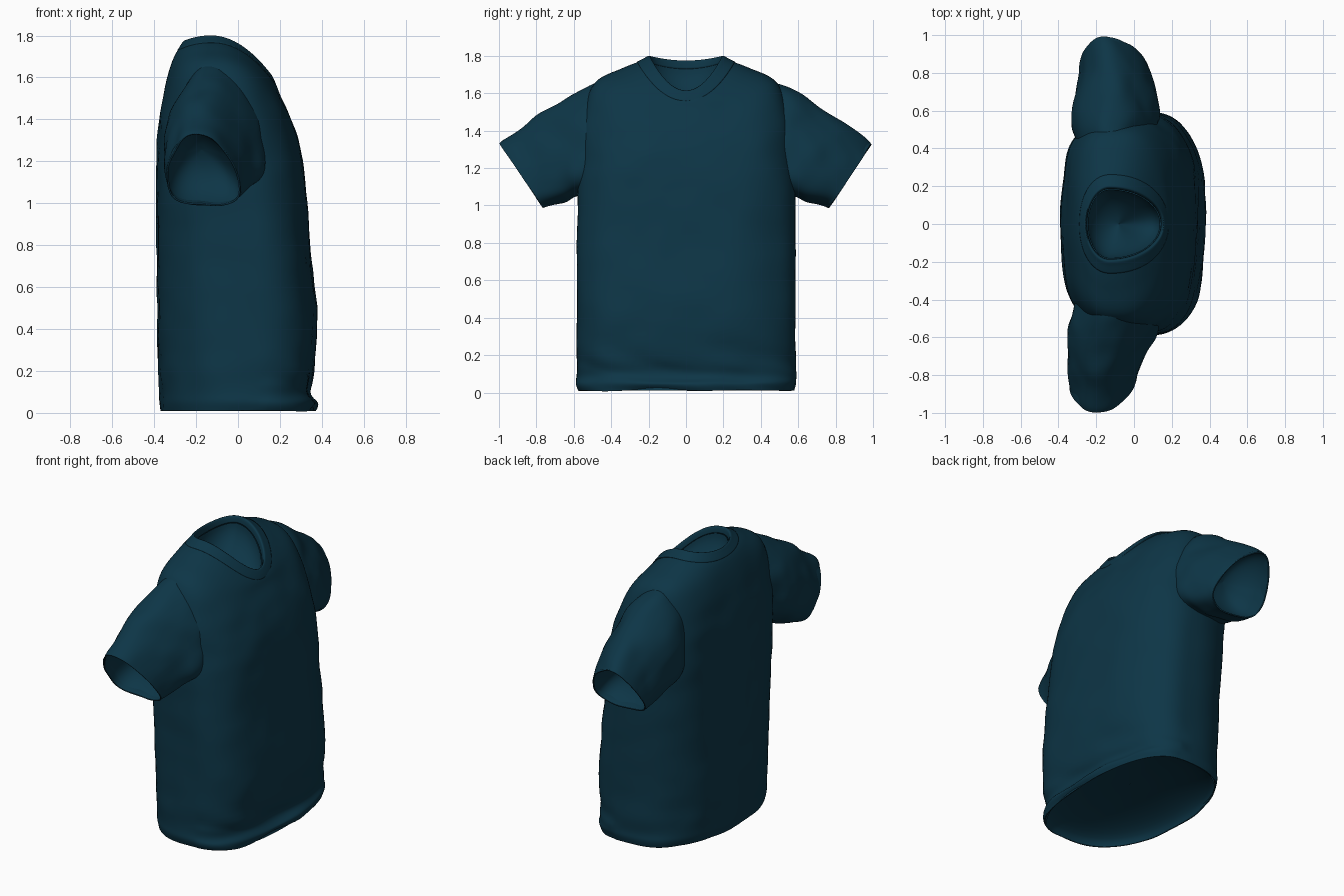
import bpy, bmesh, math
from mathutils import Vector, noise

if "Cube" in bpy.data.objects:
    bpy.data.objects.remove(bpy.data.objects["Cube"])

cloth = bpy.data.materials.new("dark teal cloth")
cloth.diffuse_color = (0.004, 0.036, 0.062, 1)
cloth.use_nodes = True
cloth.node_tree.nodes["Principled BSDF"].inputs["Base Color"].default_value = cloth.diffuse_color
N = 96


def spline(keys, sub):
    """Catmull-Rom interpolation of a list of parameter tuples."""
    out = []
    for i in range(len(keys) - 1):
        p = [keys[max(0, min(len(keys) - 1, i + k))] for k in (-1, 0, 1, 2)]
        for s in range(sub):
            t = s / sub
            out.append([0.5 * (2 * b + (c - a) * t + (2 * a - 5 * b + 4 * c - d) * t * t
                               + (3 * b - a - 3 * c + d) * t ** 3) for a, b, c, d in zip(*p)])
    out.append(list(keys[-1]))
    return out


def power(v, e):
    return math.copysign(abs(v) ** e, v)


def torso_ring(k):
    """front x,z / side x,y,z / back x,z / front and back squareness"""
    fx, fz, sx, sy, sz, bx, bz, ef, eb = k
    pts = []
    for j in range(N):
        c, s = math.cos(2 * math.pi * j / N), math.sin(2 * math.pi * j / N)
        ex, ez, e = (fx, fz, ef) if c >= 0 else (bx, bz, eb)
        pts.append(Vector((sx + (ex - sx) * abs(c) ** e, sy * power(s, e), sz + (ez - sz) * c * c)))
    return pts


def sleeve_ring(k, side, shift):
    """top x,y,z / bottom x,y,z / half depth; wide and flat below, narrow on top"""
    top, bot = Vector(k[0:3]), Vector(k[3:6])
    mid, half = (top + bot) / 2, (top - bot) / 2
    pts = []
    for j in range(N):
        c, s = math.cos(2 * math.pi * j / N), math.sin(2 * math.pi * j / N)
        e = 0.95 if s > 0 else 0.75
        p = mid + half * power(s, e) + Vector((k[6] * power(c, e) * (1 - 0.3 * s), 0, 0))
        p.x += shift * min(1, max(0, (p.y - 0.5) / 0.3))
        p.y *= side
        pts.append(p)
    return pts


def loft(name, rings, wrinkle, thick, flip=False):
    bm = bmesh.new()
    rows = [[bm.verts.new(p) for p in r] for r in rings]
    for a, b in zip(rows, rows[1:]):
        for j in range(N):
            k = (j + 1) % N
            bm.faces.new((a[j], a[k], b[k], b[j]))
    bm.normal_update()
    mid = sum((v.co for v in bm.verts), Vector()) / len(bm.verts)
    if (sum(f.normal.dot(f.calc_center_median() - mid) for f in bm.faces) < 0) != flip:
        bmesh.ops.reverse_faces(bm, faces=bm.faces[:])
        bm.normal_update()
    if wrinkle:
        moves = [(v, v.normal.copy() * wrinkle(v.co)) for v in bm.verts]
        for v, m in moves:
            v.co += m
    me = bpy.data.meshes.new(name)
    bm.to_mesh(me)
    bm.free()
    for p in me.polygons:
        p.use_smooth = True
    me.materials.append(cloth)
    ob = bpy.data.objects.new(name, me)
    bpy.context.collection.objects.link(ob)
    if thick:
        m = ob.modifiers.new("cloth thickness", 'SOLIDIFY')
        m.thickness, m.offset = thick, -1
    return ob


def lining(name, ring, depth):
    """Concave inner lining that closes an opening, sunk by the depth vector."""
    mid = sum(ring, Vector()) / N
    rings = []
    for i in range(11):
        a = math.pi / 2 * i / 10
        f = max(0.005, math.cos(a)) * 0.985
        rings.append([mid + (p - mid) * f + Vector(depth) * math.sin(a) for p in ring])
    loft(name, rings, None, 0, flip=True)


def body_folds(p):
    # long vertical drape folds, plus bunched folds near the front hem
    w = 0.014 * noise.noise(Vector((p.x * 4, p.y * 4, p.z * 0.9)))
    w += 0.007 * noise.noise(Vector((p.y * 5 + p.z * 4, p.z * 7 - p.y * 3, p.x * 4)))
    low = max(0, 1 - p.z / 0.4)
    if p.x > 0.1:
        w += 0.02 * low * noise.noise(Vector((p.y * 3, p.z * 12 + p.y * 3, 3.1)))
    return w * min(1, max(0.15, (1.8 - p.z) / 0.4))


def sleeve_folds(p):
    w = 0.018 * noise.noise(Vector((p.x * 5, p.y * 4 + p.z * 3, p.z * 4 - p.y * 3)))
    return w + 0.008 * noise.noise(Vector((p.x * 9, p.y * 8, p.z * 8)))


# body: hem to neckline
body = [
    (0.37, 0.01, 0.09, 0.58, 0.01, -0.365, 0.01, 0.82, 0.78),
    (0.383, 0.05, 0.09, 0.59, 0.05, -0.37, 0.05, 0.82, 0.78),
    (0.350, 0.10, 0.09, 0.587, 0.10, -0.372, 0.10, 0.82, 0.78),
    (0.37, 0.20, 0.09, 0.587, 0.20, -0.375, 0.20, 0.82, 0.77),
    (0.385, 0.45, 0.09, 0.585, 0.45, -0.38, 0.45, 0.82, 0.75),
    (0.35, 0.80, 0.07, 0.582, 0.80, -0.383, 0.80, 0.82, 0.71),
    (0.325, 1.10, 0.03, 0.577, 1.10, -0.385, 1.10, 0.80, 0.66),
    (0.30, 1.25, -0.02, 0.565, 1.28, -0.383, 1.27, 0.78, 0.66),
    (0.25, 1.40, -0.07, 0.55, 1.47, -0.37, 1.43, 0.77, 0.70),
    (0.20, 1.505, -0.11, 0.49, 1.655, -0.338, 1.60, 0.82, 0.80),
    (0.18, 1.56, -0.125, 0.34, 1.735, -0.30, 1.71, 0.9, 0.9),
    (0.155, 1.605, -0.13, 0.205, 1.785, -0.262, 1.76, 0.98, 0.98)]
loft("shirt_body", [torso_ring(k) for k in spline(body, 6)], body_folds, 0.008)
lining("hem_lining", torso_ring(body[0]), (0, 0, 0.12))

# ribbed collar band, folded over the neckline
collar = [
    (0.184, 1.56, -0.125, 0.262, 1.768, -0.290, 1.728, 0.94, 0.94),
    (0.172, 1.59, -0.128, 0.225, 1.787, -0.273, 1.755, 0.97, 0.97),
    (0.155, 1.615, -0.13, 0.195, 1.80, -0.255, 1.775, 1, 1),
    (0.142, 1.575, -0.13, 0.185, 1.76, -0.247, 1.73, 1, 1)]
loft("collar", [torso_ring(k) for k in spline(collar, 4)], None, 0.006)
lining("neck_lining", torso_ring(collar[3]), (0, 0, -0.15))

# short sleeves, open at the cuff
sleeve = [
    (-0.12, 0.38, 1.68, -0.09, 0.45, 1.10, 0.20),
    (-0.13, 0.50, 1.65, -0.09, 0.54, 1.065, 0.222),
    (-0.145, 0.62, 1.59, -0.095, 0.60, 1.045, 0.216),
    (-0.17, 0.80, 1.475, -0.11, 0.65, 1.015, 0.195),
    (-0.19, 0.95, 1.37, -0.13, 0.735, 0.995, 0.175),
    (-0.195, 0.995, 1.33, -0.135, 0.765, 0.985, 0.168)]
for name, side, shift in (("right_sleeve", -1, -0.01), ("left_sleeve", 1, 0.05)):
    rings = [sleeve_ring(k, side, shift) for k in spline(sleeve, 6)]
    loft(name, rings, sleeve_folds, 0.008)
    lining(name + "_lining", rings[-2], (0, -0.2 * side, 0.1))
